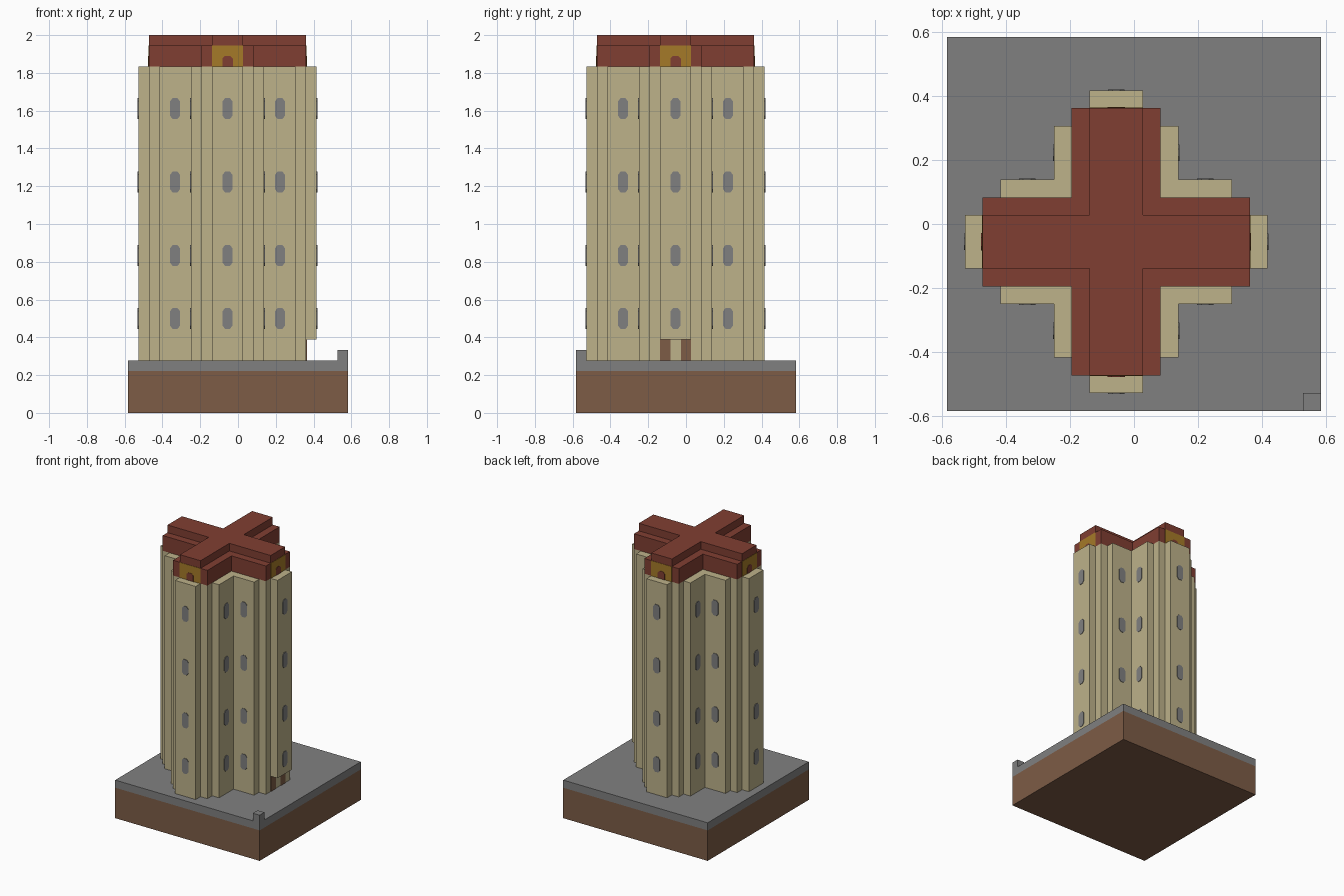
import bpy
import bmesh
from math import pi
from mathutils import Matrix, Vector

U = 1 / 18                      # one building block
CENTRE = Vector((-1, -1, 0))    # tower axis, in blocks

if "Cube" in bpy.data.objects:
    bpy.data.objects.remove(bpy.data.objects["Cube"])


def material(name, rgb):
    lin = [((c / 255 + 0.055) / 1.055) ** 2.4 for c in rgb] + [1]
    m = bpy.data.materials.new(name)
    m.use_nodes = True
    m.diffuse_color = lin
    m.node_tree.nodes["Principled BSDF"].inputs["Base Color"].default_value = lin
    return m


SAND = material("sandstone", (189, 178, 138))
GREY = material("grey stone", (128, 128, 128))
EARTH = material("brown earth", (125, 92, 70))
BRICK = material("red brick", (128, 62, 50))
GOLD = material("gold", (165, 122, 40))


def finish(name, bm, mat):
    bmesh.ops.recalc_face_normals(bm, faces=bm.faces)
    bmesh.ops.scale(bm, vec=(U, U, U), verts=bm.verts)
    mesh = bpy.data.meshes.new(name)
    bm.to_mesh(mesh)
    bm.free()
    mesh.materials.append(mat)
    obj = bpy.data.objects.new(name, mesh)
    bpy.context.collection.objects.link(obj)
    return obj


def extrude(bm, points, offset):
    """Closed prism from a flat outline."""
    face = bm.faces.new([bm.verts.new(p) for p in points])
    out = bmesh.ops.extrude_face_region(bm, geom=[face], use_keep_orig=True)
    moved = [g for g in out["geom"] if isinstance(g, bmesh.types.BMVert)]
    bmesh.ops.translate(bm, vec=offset, verts=moved)


def box(name, lo, hi, mat):
    bm = bmesh.new()
    extrude(bm, [(lo[0], lo[1], lo[2]), (hi[0], lo[1], lo[2]),
                 (hi[0], hi[1], lo[2]), (lo[0], hi[1], lo[2])], (0, 0, hi[2] - lo[2]))
    return finish(name, bm, mat)


def cross(name, half_outline, z0, z1, mat):
    """Prism with four equal arms; half_outline runs along one side of the +x arm."""
    arm = [Vector((x, -y, z0)) for x, y in reversed(half_outline)]
    arm += [Vector((x, y, z0)) for x, y in half_outline[:-1]]
    pts = [CENTRE + Matrix.Rotation(k * pi / 2, 3, 'Z') @ p
           for k in range(4) for p in arm[1:]]
    # The inner corner of each arm is the start of the next one
    pts = [p for i, p in enumerate(pts) if (p - pts[i - 1]).length > 1e-4]
    inner = half_outline[-1]
    loop = []
    per = len(arm) - 1
    for k in range(4):
        loop += pts[k * per:(k + 1) * per]
        loop.append(CENTRE + Matrix.Rotation(k * pi / 2, 3, 'Z')
                    @ Vector((inner[0], inner[1], z0)))
    bm = bmesh.new()
    extrude(bm, loop, (0, 0, z1 - z0))
    return finish(name, bm, mat)


def plate(name, side, dist, across, z, outline, mat, thick=0.06):
    """Thin panel on a wall facing one of the four sides."""
    rot = Matrix.Rotation(side * pi / 2, 3, 'Z')
    bm = bmesh.new()
    extrude(bm, [CENTRE + rot @ Vector((dist - 0.02, across + a, z + b)) for a, b in outline],
            rot @ Vector((thick + 0.02, 0, 0)))
    return finish(name, bm, mat)


def rect(w, h):
    return [(-w / 2, 0), (w / 2, 0), (w / 2, h), (-w / 2, h)]


# Ground slab, paving and corner post
box("earth_base", (-10.5, -10.5, 0), (10.5, 10.5, 4), EARTH)
box("paving", (-10.5, -10.5, 4), (10.5, 10.5, 5), GREY)
box("corner_post", (9.5, -10.5, 5), (10.5, -9.5, 6), GREY)

# Tower with stepped arms
cross("tower_body", [(7.5, 2.5), (6.5, 2.5), (6.5, 3.5), (3.5, 3.5)], 5, 33, SAND)

# Stepped roof
cross("roof_lower", [(7.5, 2.5), (2.5, 2.5)], 33, 35, BRICK)
cross("roof_upper", [(7.5, 1.5), (1.5, 1.5)], 35, 36, BRICK)

WINDOW = [(-0.22, 0), (0.22, 0), (0.47, 0.3), (0.47, 1.7),
          (0.22, 2), (-0.22, 2), (-0.47, 1.7), (-0.47, 0.3)]
ARCH = [(-0.5, 0), (0.5, 0), (0.5, 0.75), (0.25, 1), (-0.25, 1), (-0.5, 0.75)]

for side, label in enumerate(("left", "back", "right", "front")):
    # End bay of each arm; the left one stops above the doorway
    foot = 7 if label == "left" else 5
    plate(label + "_bay", side, 7.5, 0, foot, rect(3, 33 - foot), SAND, thick=1)
    # Windows on the bay and on the two arm walls facing the same way
    for z in (8, 14, 21, 28):
        for across, dist in ((-5, 3.5), (0, 8.5), (5, 3.5)):
            plate(label + "_window", side, dist, across, z, WINDOW, GREY)
    # Gold panel with a small arch under the roof edge
    plate(label + "_gold_panel", side, 7.5, 0, 33, rect(3, 2), GOLD, thick=0.04)
    plate(label + "_roof_arch", side, 7.5, 0, 33, ARCH, BRICK, thick=0.08)

# Brown panels either side of the entrance
for across in (-1, 1):
    plate("door_panel", 0, 7.5, across, 5, rect(1, 2), EARTH)
